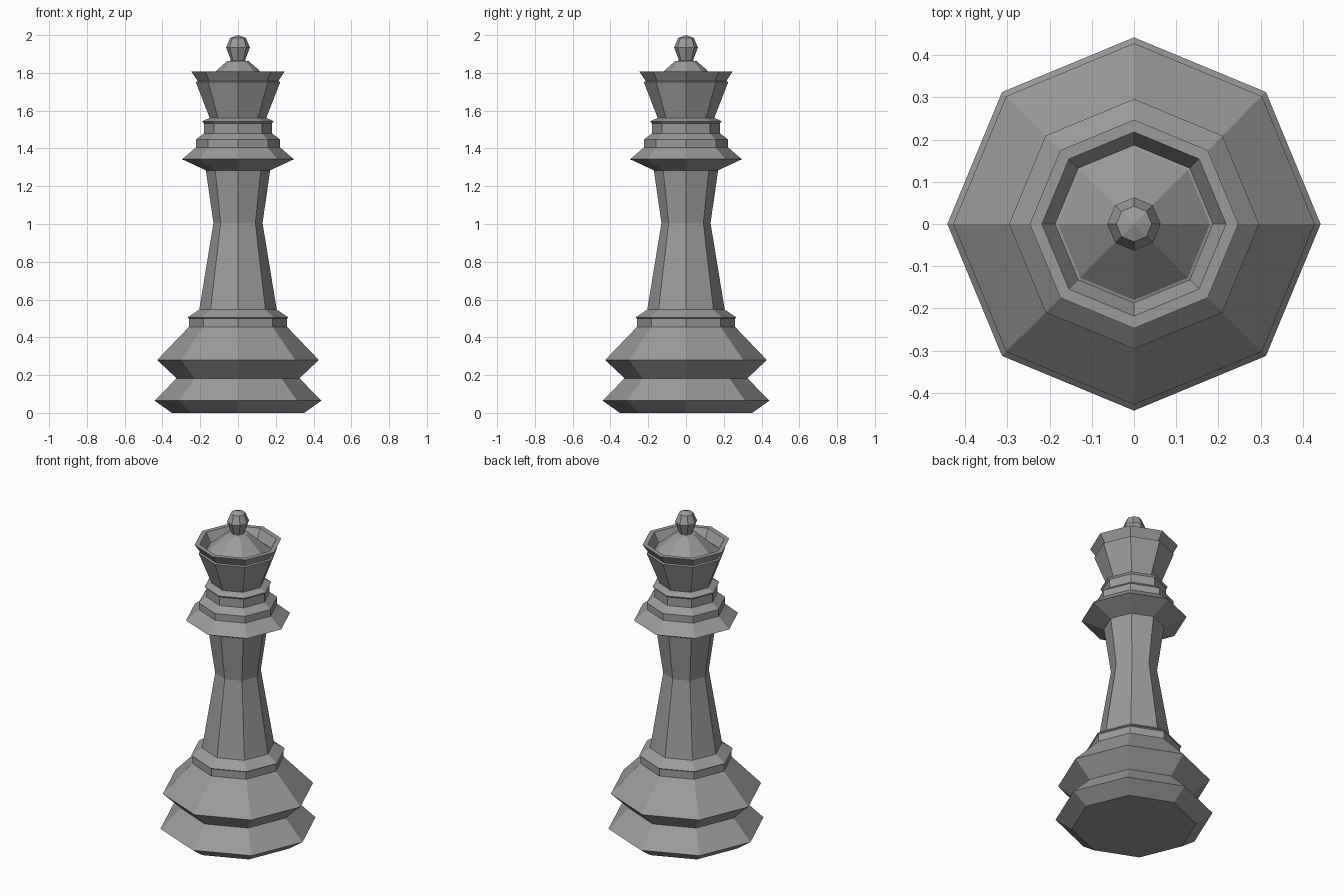
import bpy, bmesh, math

if "Cube" in bpy.data.objects:
    bpy.data.objects.remove(bpy.data.objects["Cube"])

SIDES = 8

# Dark grey for the whole piece
dark_grey = bpy.data.materials.new("dark_grey")
dark_grey.diffuse_color = (0.33, 0.33, 0.33, 1)
dark_grey.use_nodes = True
dark_grey.node_tree.nodes["Principled BSDF"].inputs["Base Color"].default_value = dark_grey.diffuse_color


def lathe(name, profile):
    """Turn a (radius, height) profile into a flat-faced octagonal part; radius 0 makes a tip."""
    bm = bmesh.new()
    rings = []
    for r, z in profile:
        if r == 0:
            rings.append([bm.verts.new((0, 0, z))] * SIDES)
        else:
            rings.append([bm.verts.new((r * math.cos(i * math.tau / SIDES),
                                        r * math.sin(i * math.tau / SIDES), z))
                          for i in range(SIDES)])
    for low, high in zip(rings, rings[1:]):
        for i in range(SIDES):
            j = (i + 1) % SIDES
            corners = [low[i], low[j], high[j], high[i]]
            bm.faces.new(list(dict.fromkeys(corners)))
    # close the underside of the part that stands on the ground
    if profile[0][1] == 0:
        bm.faces.new(rings[0][::-1])
    mesh = bpy.data.meshes.new(name)
    bm.to_mesh(mesh)
    bm.free()
    mesh.materials.append(dark_grey)
    obj = bpy.data.objects.new(name, mesh)
    bpy.context.collection.objects.link(obj)
    return obj


# Two-tier foot with the moulding above it
lathe("base", [(0.35, 0), (0.442, 0.065), (0.325, 0.183), (0.428, 0.28),
               (0.26, 0.455), (0.26, 0.5), (0.267, 0.505), (0.205, 0.547)])

# Waisted stem
lathe("stem", [(0.205, 0.547), (0.13, 1.005), (0.17, 1.284)])

# Wide collar and stacked neck rings
lathe("collar", [(0.17, 1.284), (0.296, 1.343), (0.223, 1.405), (0.223, 1.447),
                 (0.18, 1.48), (0.18, 1.533), (0.19, 1.543), (0.15, 1.562)])

# Flared crown with an undercut lip, its hollow rim and the domed lid inside
lathe("crown", [(0.15, 1.562), (0.224, 1.752), (0.213, 1.756), (0.247, 1.807),
                (0.218, 1.807), (0.187, 1.752), (0.18, 1.754), (0.057, 1.862),
                (0.037, 1.865)])

# Knob on top
lathe("finial", [(0.037, 1.865), (0.063, 1.935), (0.042, 1.985), (0, 2.0)])
